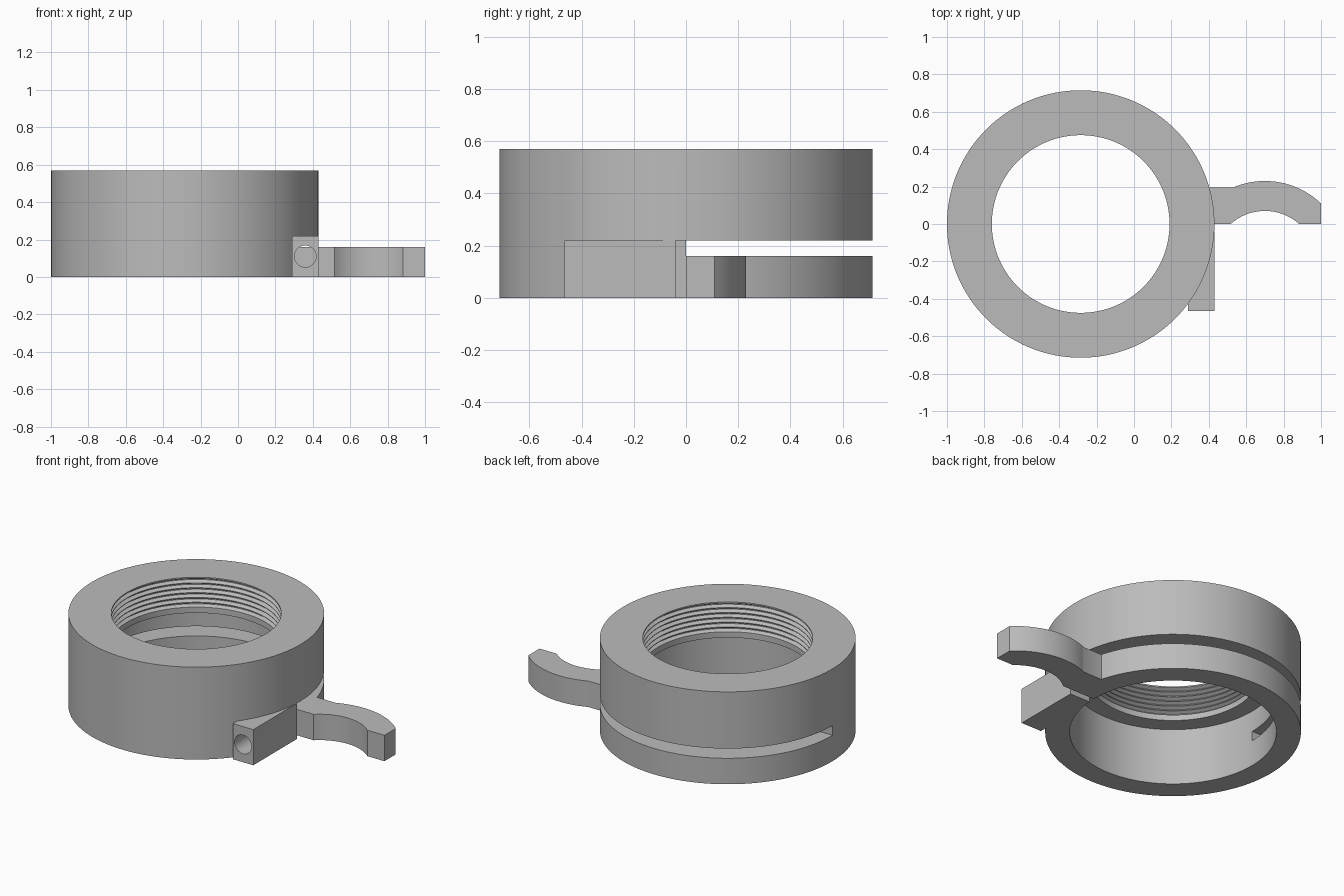
import bpy
import bmesh
from math import sin, cos, tau, asin, pi
from mathutils import Matrix, Vector

cube = bpy.data.objects.get("Cube")
if cube:
    bpy.data.objects.remove(cube)

CX = -0.285            # ring axis
OUTER, BORE, THREAD = 0.715, 0.578, 0.475
HEIGHT, LEDGE = 0.57, 0.35
SLOT_LOW, SLOT_TOP = 0.16, 0.22
SEGMENTS = 128

grey = bpy.data.materials.new("plain grey")
grey.use_nodes = True
grey.diffuse_color = (0.5, 0.5, 0.5, 1)
grey.node_tree.nodes["Principled BSDF"].inputs["Base Color"].default_value = (0.5, 0.5, 0.5, 1)


def finish(name, bm):
    bmesh.ops.recalc_face_normals(bm, faces=bm.faces)
    mesh = bpy.data.meshes.new(name)
    bm.to_mesh(mesh)
    bm.free()
    mesh.materials.append(grey)
    obj = bpy.data.objects.new(name, mesh)
    bpy.context.collection.objects.link(obj)
    return obj


def revolve(name, profile):
    """Spin a closed (radius, z) profile around the ring axis."""
    bm = bmesh.new()
    rings = []
    for i in range(SEGMENTS):
        a = tau * i / SEGMENTS
        rings.append([bm.verts.new((CX + r * cos(a), r * sin(a), z)) for r, z in profile])
    n = len(profile)
    for i in range(SEGMENTS):
        p, q = rings[i], rings[(i + 1) % SEGMENTS]
        for j in range(n):
            k = (j + 1) % n
            bm.faces.new((p[j], q[j], q[k], p[k]))
    return finish(name, bm)


def extrude(name, outline, z0, z1):
    """Raise a flat (x, y) outline from z0 to z1."""
    bm = bmesh.new()
    face = bm.faces.new([bm.verts.new((x, y, z0)) for x, y in outline])
    top = bmesh.ops.extrude_face_region(bm, geom=[face])
    verts = [v for v in top["geom"] if isinstance(v, bmesh.types.BMVert)]
    bmesh.ops.translate(bm, verts=verts, vec=(0, 0, z1 - z0))
    return finish(name, bm)


def box(name, x0, x1, y0, y1, z0, z1):
    return extrude(name, [(x0, y0), (x1, y0), (x1, y1), (x0, y1)], z0, z1)


def combine(target, tool, operation):
    mod = target.modifiers.new("shape", "BOOLEAN")
    mod.operation, mod.solver, mod.object = operation, "EXACT", tool
    bpy.context.view_layer.objects.active = target
    bpy.ops.object.modifier_apply(modifier=mod.name)
    bpy.data.objects.remove(tool)


def arc(center, radius, x0, x1, steps=20):
    a0, a1 = (pi / 2 - asin((x - center[0]) / radius) for x in (x0, x1))
    angles = [a0 + (a1 - a0) * i / steps for i in range(steps + 1)]
    return [(center[0] + radius * cos(a), center[1] + radius * sin(a)) for a in angles]


# Ring body with a wide lower bore and a threaded upper bore
profile = [(BORE, 0), (OUTER, 0), (OUTER, HEIGHT), (THREAD, HEIGHT)]
pitch, turns = 0.03, 6
for i in range(turns):
    z = HEIGHT - 0.008 - i * pitch
    profile += [(THREAD, z), (THREAD + 0.02, z - 0.011),
                (THREAD + 0.02, z - 0.015), (THREAD, z - 0.026)]
profile += [(THREAD, LEDGE), (BORE, LEDGE)]
ring = revolve("clamp_ring", profile)

# Screw block on the front side of the split
block = extrude("screw_block", [(0.29, -0.465), (0.43, -0.465), (0.43, -0.02),
                                (0.31, -0.02), (0.29, -0.2)], 0, SLOT_TOP)
combine(ring, block, "UNION")

# Curved finger lever on the back side of the split
pivot = (0.70, -0.204)
outline = [(0.32, 0), (0.32, 0.195)]
outline += arc(pivot, 0.434, 0.53, 1.0)
outline += [(1.0, 0)]
outline += arc(pivot, 0.274, 0.883, 0.517)
lever = extrude("finger_lever", outline, 0, SLOT_LOW)
combine(ring, lever, "UNION")

# Half-turn slot and vertical split that free the clamping band
combine(ring, box("slot_cutter", -1.2, 0.6, 0, 0.9, SLOT_LOW, SLOT_TOP), "DIFFERENCE")
combine(ring, box("split_cutter", 0, 0.6, -0.04, 0, -0.1, SLOT_TOP), "DIFFERENCE")

# Screw hole through the block into the split
bm = bmesh.new()
bmesh.ops.create_cone(bm, cap_ends=True, segments=40, radius1=0.058, radius2=0.058, depth=0.6,
                      matrix=Matrix.Translation(Vector((0.36, -0.32, 0.11)))
                      @ Matrix.Rotation(pi / 2, 4, "X"))
combine(ring, finish("hole_cutter", bm), "DIFFERENCE")

bpy.ops.object.select_all(action="DESELECT")
ring.select_set(True)
bpy.context.view_layer.objects.active = ring
bpy.ops.object.shade_smooth_by_angle(angle=0.5)
